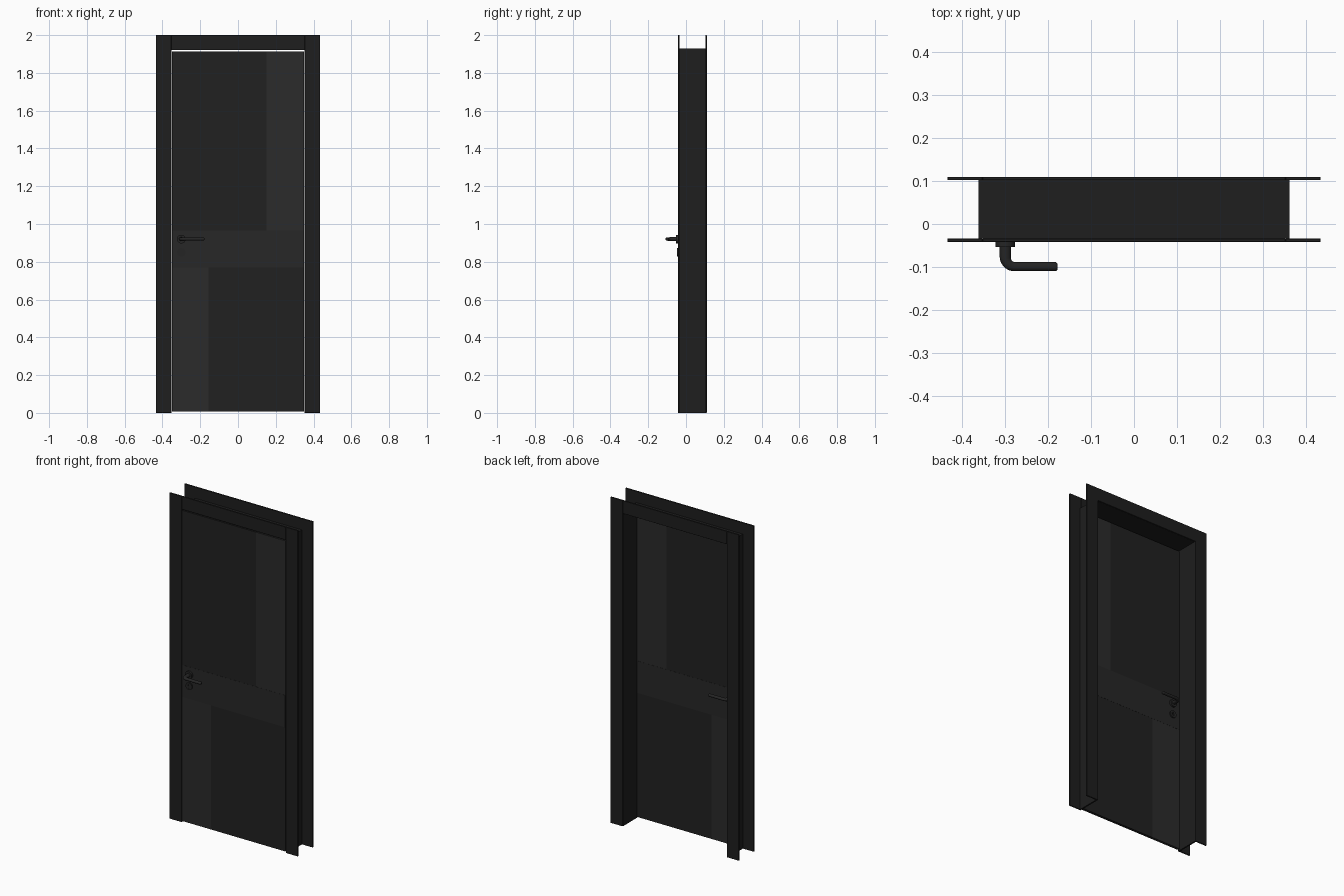
import bpy, bmesh, math
from mathutils import Matrix

if "Cube" in bpy.data.objects:
    bpy.data.objects.remove(bpy.data.objects["Cube"])


def mat(name, v):
    m = bpy.data.materials.new(name)
    m.diffuse_color = (v, v, v, 1)
    m.use_nodes = True
    m.node_tree.nodes["Principled BSDF"].inputs["Base Color"].default_value = m.diffuse_color
    return m


FRAME = mat("frame_black", 0.013)
DARK = mat("panel_dark", 0.015)
BAND = mat("band_grey", 0.020)
LIGHT = mat("panel_light", 0.024)
METAL = mat("handle_metal", 0.018)


def finish(name, bm, material):
    me = bpy.data.meshes.new(name)
    bm.to_mesh(me)
    bm.free()
    ob = bpy.data.objects.new(name, me)
    bpy.context.collection.objects.link(ob)
    if material:
        me.materials.append(material)
    return ob


def box(name, x, y, z, material, bevel=0.0):
    bm = bmesh.new()
    bmesh.ops.create_cube(bm, size=1)
    for v in bm.verts:
        v.co = [a + (b - a) * (c + 0.5) for (a, b), c in zip((x, y, z), v.co)]
    ob = finish(name, bm, material)
    if bevel:
        m = ob.modifiers.new("bevel", "BEVEL")
        m.width, m.segments = bevel, 1
    return ob


def smooth(ob):
    bpy.ops.object.select_all(action="DESELECT")
    ob.select_set(True)
    bpy.context.view_layer.objects.active = ob
    bpy.ops.object.shade_smooth_by_angle(angle=math.radians(35))


def disc(name, r, x, y0, y1, z, material):
    bm = bmesh.new()
    m = Matrix.Translation((x, (y0 + y1) / 2, z)) @ Matrix.Rotation(math.pi / 2, 4, "X")
    bmesh.ops.create_cone(bm, cap_ends=True, segments=32, radius1=r, radius2=r,
                          depth=abs(y1 - y0), matrix=m)
    ob = finish(name, bm, material)
    smooth(ob)
    return ob


# Casings on both faces of the wall
for side, y in (("front", (-0.042, -0.034)), ("back", (0.102, 0.110))):
    box(side + "_casing_left", (-0.435, -0.353), y, (0, 2), FRAME, 0.001)
    box(side + "_casing_right", (0.353, 0.435), y, (0, 2), FRAME, 0.001)
    box(side + "_casing_head", (-0.353, 0.353), y, (1.92, 2), FRAME, 0.001)

# Jamb lining
JY = (-0.034, 0.102)
box("jamb_left", (-0.362, -0.353), JY, (0, 1.93), FRAME)
box("jamb_right", (0.353, 0.362), JY, (0, 1.93), FRAME)
box("jamb_head", (-0.353, 0.353), JY, (1.92, 1.93), FRAME)

# Door leaf: staggered panels either side of a lock rail
F, B = -0.041, -0.025
LEAF = (F, B)
box("upper_panel_wide", (-0.35, 0.15), LEAF, (0.966, 1.914), DARK)
box("upper_panel_narrow", (0.15, 0.35), LEAF, (0.966, 1.914), LIGHT)
box("lock_rail", (-0.35, 0.35), (F - 0.0008, B + 0.0008), (0.77, 0.966), BAND)
box("lower_panel_narrow", (-0.35, -0.155), LEAF, (0.008, 0.77), LIGHT)
box("lower_panel_wide", (-0.155, 0.35), LEAF, (0.008, 0.77), DARK)


# Handle set for one face; s = -1 front, +1 back
def handle_set(side, face, s):
    hx, hz = -0.30, 0.92
    disc(side + "_handle_rose", 0.023, hx, face, face + s * 0.012, hz, METAL)

    # lever: neck, rounded elbow, grip with a rounded tip
    reach, bend, tip = 0.0575, 0.022, 0.122
    pts = [(0, 0, 0.0135), (0, reach - bend, 0.013)]
    for i in range(1, 9):
        a = i / 8 * math.pi / 2
        pts.append((bend * (1 - math.cos(a)), reach - bend + bend * math.sin(a),
                    0.013 - 0.0025 * i / 8))
    for i in range(5):
        a = i / 5 * math.pi / 2
        pts.append((tip - 0.006 + 0.006 * math.sin(a), reach, 0.0105 * (0.4 + 0.6 * math.cos(a))))
    cu = bpy.data.curves.new(side + "_lever", "CURVE")
    cu.dimensions = "3D"
    cu.bevel_depth, cu.bevel_resolution, cu.use_fill_caps = 1.0, 4, True
    sp = cu.splines.new("POLY")
    sp.points.add(len(pts) - 1)
    for p, (x, d, r) in zip(sp.points, pts):
        p.co, p.radius = (x, s * d, 0, 1), r
    cu.materials.append(METAL)
    ob = bpy.data.objects.new(side + "_lever", cu)
    ob.location, ob.scale = (hx, face, hz), (1, 1, 0.8)
    bpy.context.collection.objects.link(ob)
    bpy.ops.object.select_all(action="DESELECT")
    ob.select_set(True)
    bpy.context.view_layer.objects.active = ob
    bpy.ops.object.convert(target="MESH")
    smooth(bpy.context.object)

    # key rose with keyhole recess
    kz = 0.85
    rose = disc(side + "_key_rose", 0.022, hx, face, face + s * 0.007, kz, METAL)
    y0, y1 = face + s * 0.003, face + s * 0.02
    cutters = [disc("keyhole_round", 0.006, hx, y0, y1, kz + 0.005, None),
               box("keyhole_slot", (hx - 0.003, hx + 0.003), sorted((y0, y1)),
                   (kz - 0.012, kz + 0.004), None)]
    for c in cutters:
        m = rose.modifiers.new("keyhole", "BOOLEAN")
        m.operation, m.object, m.solver = "DIFFERENCE", c, "EXACT"
    bpy.context.view_layer.objects.active = rose
    for m in list(rose.modifiers):
        if m.type == "BOOLEAN":
            bpy.ops.object.modifier_move_to_index(modifier=m.name, index=0)
            bpy.ops.object.modifier_apply(modifier=m.name)
    for c in cutters:
        bpy.data.objects.remove(c)


handle_set("front", F - 0.0008, -1)
handle_set("back", B + 0.0008, 1)
